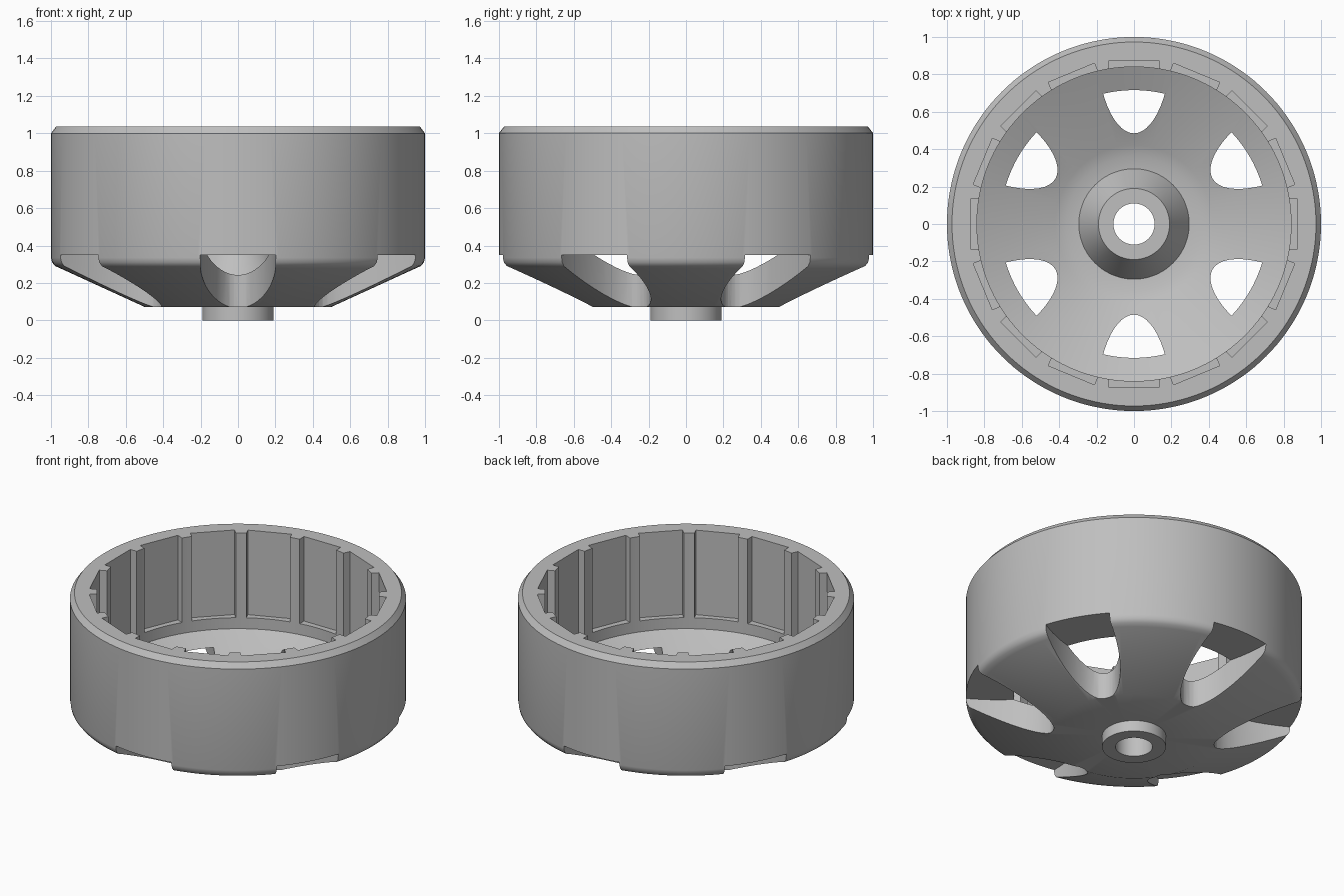
import bpy, bmesh
from math import sin, cos, pi, radians
from mathutils import Matrix, Vector

cube = bpy.data.objects.get("Cube")
if cube:
    bpy.data.objects.remove(cube, do_unlink=True)

metal = bpy.data.materials.new("grey_metal")
metal.use_nodes = True
grey = (0.52, 0.52, 0.52, 1)
metal.diffuse_color = grey
metal.node_tree.nodes["Principled BSDF"].inputs["Base Color"].default_value = grey


def make_object(name, bm):
    bmesh.ops.recalc_face_normals(bm, faces=bm.faces)
    mesh = bpy.data.meshes.new(name)
    bm.to_mesh(mesh)
    bm.free()
    mesh.materials.append(metal)
    obj = bpy.data.objects.new(name, mesh)
    bpy.context.collection.objects.link(obj)
    return obj


def lathe(name, profile, steps=144):
    """Revolve a closed (radius, height) outline about the z axis."""
    bm = bmesh.new()
    rings = [[bm.verts.new((r * cos(2 * pi * i / steps), r * sin(2 * pi * i / steps), z))
              for r, z in profile] for i in range(steps)]
    for i, ring in enumerate(rings):
        after = rings[(i + 1) % steps]
        for j in range(len(profile)):
            k = (j + 1) % len(profile)
            bm.faces.new((ring[j], after[j], after[k], ring[k]))
    return make_object(name, bm)


def prisms(name, outline, bottom, top, angles):
    """Upright prisms from one plan outline, repeated around the z axis."""
    bm = bmesh.new()
    for angle in angles:
        turn = Matrix.Rotation(angle, 3, 'Z')
        face = bm.faces.new([bm.verts.new(turn @ Vector((x, y, bottom))) for x, y in outline])
        grown = bmesh.ops.extrude_face_region(bm, geom=[face])["geom"]
        bmesh.ops.translate(bm, vec=(0, 0, top - bottom),
                            verts=[g for g in grown if isinstance(g, bmesh.types.BMVert)])
    obj = make_object(name, bm)
    obj.hide_render = True
    return obj


def cut(target, cutter):
    mod = target.modifiers.new("cut", 'BOOLEAN')
    mod.operation = 'DIFFERENCE'
    mod.solver = 'EXACT'
    mod.object = cutter
    bpy.context.view_layer.objects.active = target
    bpy.ops.object.modifier_apply(modifier=mod.name)
    bpy.data.objects.remove(cutter, do_unlink=True)


# Drum wall, dished floor and bored hub in one section
housing = lathe("drum_housing", [
    (0.11, 0), (0.19, 0), (0.19, 0.072), (0.50, 0.072),   # shaft collar and flat base
    (0.95, 0.278), (0.978, 0.29), (0.994, 0.31), (1, 0.335),  # cone and rounded corner
    (1, 1.0), (0.973, 1.035), (0.84, 1.035),              # wall and chamfered rim
    (0.84, 0.408), (0.42, 0.212), (0.36, 0.192), (0.295, 0.185),  # inner wall and floor
    (0.19, 0.37), (0.11, 0.37)])                          # tapered hub

# Six windows with rounded inner ends, open at the rim
window = [(0.985 - 0.5 * cos(a), 0.202 * sin(a))
          for a in (radians(90 * i / 14) for i in range(-14, 15))]
window = [(1.1, -0.202)] + window + [(1.1, 0.202)]
cut(housing, prisms("window_cutter", window, -0.1, 0.35,
                    [radians(30 + 60 * i) for i in range(6)]))

# Sixteen flat pockets around the inner wall
pocket = [(0.79, -0.133), (0.875, -0.133), (0.875, 0.133), (0.79, 0.133)]
cut(housing, prisms("pocket_cutter", pocket, 0.48, 1.1,
                    [2 * pi * i / 16 for i in range(16)]))

bpy.ops.object.select_all(action='DESELECT')
housing.select_set(True)
bpy.context.view_layer.objects.active = housing
bpy.ops.object.shade_smooth_by_angle(angle=radians(30))
